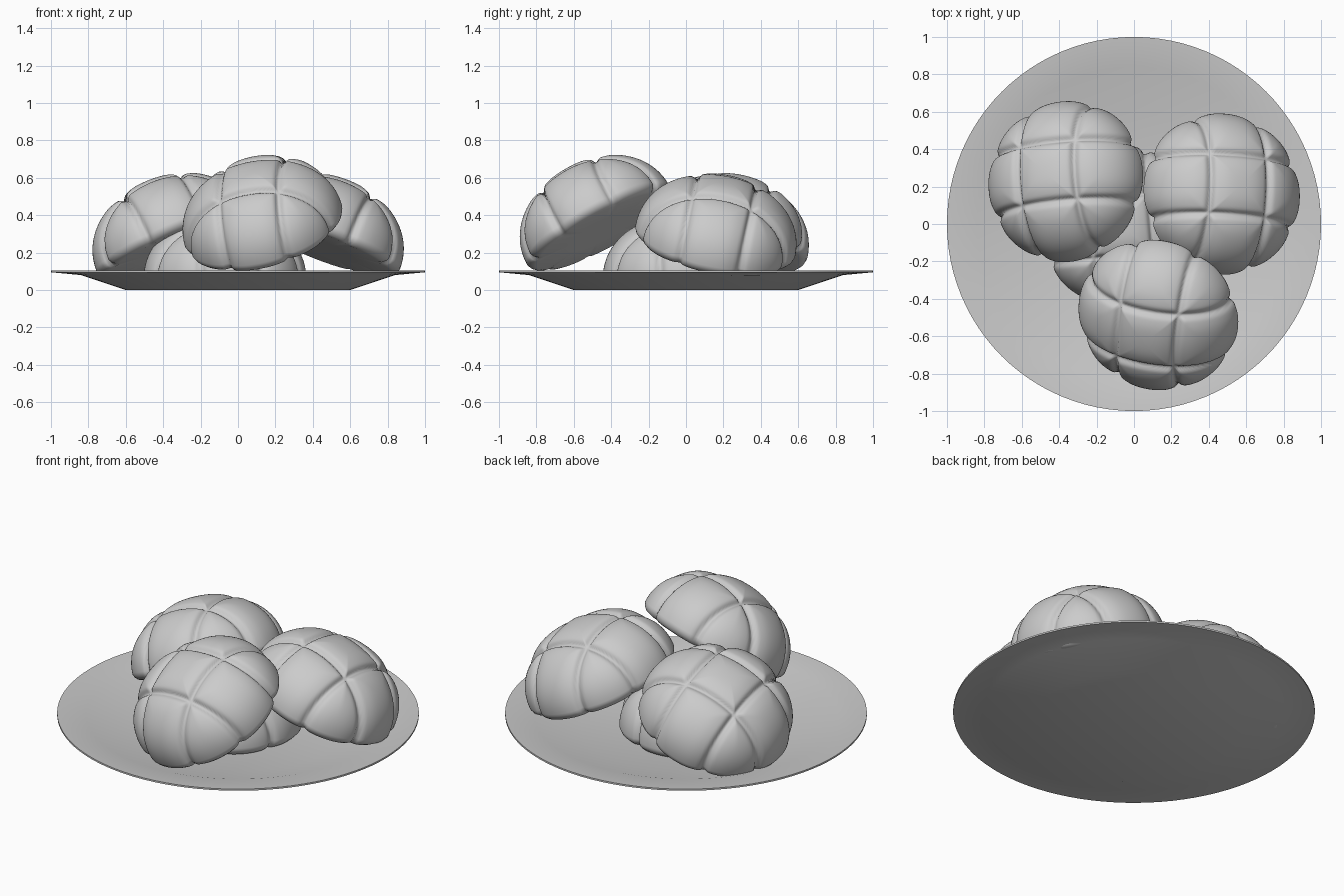
import bpy, bmesh, math
from mathutils import Vector, Matrix

if "Cube" in bpy.data.objects:
    bpy.data.objects.remove(bpy.data.objects["Cube"])


def lathe(name, profile, segments, angle):
    """Revolve an (r, z) profile about z; r = 0 ends become poles."""
    bm = bmesh.new()
    rings = []
    for r, z in profile:
        if r < 1e-6:
            rings.append([bm.verts.new((0, 0, z))])
        else:
            rings.append([bm.verts.new((r * math.cos(2 * math.pi * i / segments),
                                        r * math.sin(2 * math.pi * i / segments), z))
                          for i in range(segments)])
    for a, b in zip(rings, rings[1:]):
        for i in range(segments):
            j = (i + 1) % segments
            corners = [a[i % len(a)], a[j % len(a)], b[j % len(b)], b[i % len(b)]]
            bm.faces.new(list(dict.fromkeys(corners)))
    bmesh.ops.recalc_face_normals(bm, faces=bm.faces)
    mesh = bpy.data.meshes.new(name)
    bm.to_mesh(mesh)
    bm.free()
    ob = bpy.data.objects.new(name, mesh)
    bpy.context.collection.objects.link(ob)
    bpy.ops.object.select_all(action='DESELECT')
    ob.select_set(True)
    bpy.context.view_layer.objects.active = ob
    bpy.ops.object.shade_smooth_by_angle(angle=math.radians(angle))
    return ob


# Shallow plate
lathe("plate", [(0, 0), (0.6, 0), (0.84, 0.08), (1, 0.095), (1, 0.105),
                (0.84, 0.092), (0.59, 0.018), (0, 0.018)], 96, 30)

# Bun: flat-based dome scored with a two by two grid of grooves
R, H, EQ, BASE, SPACING = 0.435, 0.365, 0.02, -0.02, 0.17


def groove(d):
    return 0.022 * math.exp(-(d / 0.017) ** 2) + 0.012 * math.exp(-(d / 0.06) ** 2)


def bun(name, centre, axis, spin):
    profile = [(0, BASE), (0.2, BASE), (0.395, BASE), (0.412, BASE + 0.006),
               (0.428, 0.002)]
    steps = 56
    for k in range(steps):
        t = math.pi / 2 * k / steps
        profile.append((R * math.cos(t) ** 0.96, EQ + (H - EQ) * math.sin(t) ** 0.96))
    profile.append((0, H))
    ob = lathe(name, profile, 176, 40)
    for v in ob.data.vertices:
        x, y, z = v.co
        if z <= BASE + 1e-5 and math.hypot(x, y) < 0.3:
            continue
        depth = max(groove(abs(x) - SPACING), groove(abs(y) - SPACING))
        n = Vector((x / R ** 2, y / R ** 2, max(z - EQ, 0) / (H - EQ) ** 2)).normalized()
        v.co -= n * depth
    tilt = Vector((0, 0, 1)).rotation_difference(Vector(axis).normalized())
    ob.matrix_world = (Matrix.Translation(centre) @ tilt.to_matrix().to_4x4()
                       @ Matrix.Rotation(math.radians(spin), 4, 'Z'))
    return ob


# One bun lies flat in the middle, three lean against it
bun("middle_bun", (-0.07, -0.01, 0.04), (0, 0, 1), 5)
bun("front_bun", (0.14, -0.46, 0.33), (-0.24, -0.47, 0.85), -8)
bun("back_left_bun", (-0.345, 0.22, 0.245), (-0.39, 0.18, 0.903), 5)
bun("right_bun", (0.452, 0.154, 0.247), (0.35, 0.175, 0.92), -3)
